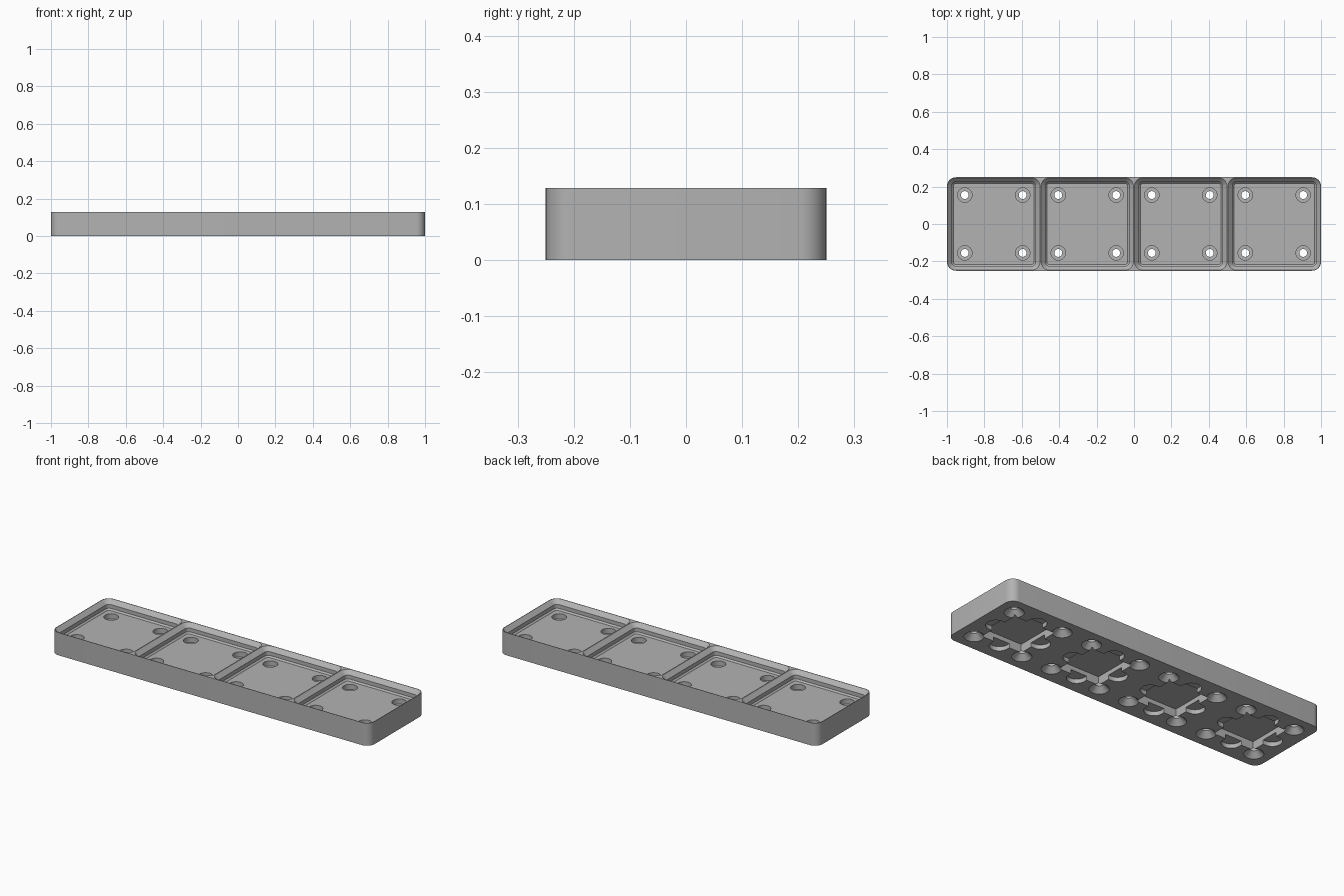
import bpy, bmesh, math

cube = bpy.data.objects.get("Cube")
if cube:
    bpy.data.objects.remove(cube, do_unlink=True)

MM = 1 / 84            # model units per millimetre
CELL = 42              # one square cell, in millimetres
FLOOR, TOP = 6.4, 10.8
CENTRES = [(i - 1.5) * CELL for i in range(4)]


def rounded_rect(hx, hy, r, n=8):
    """Outline of a rectangle with rounded corners."""
    pts = []
    for k, (sx, sy) in enumerate([(1, 1), (-1, 1), (-1, -1), (1, -1)]):
        for i in range(n + 1):
            a = math.radians(90 * (k + i / n))
            pts.append((sx * (hx - r) + r * math.cos(a), sy * (hy - r) + r * math.sin(a)))
    return pts


def circle(r, n=32):
    return [(r * math.cos(math.tau * i / n), r * math.sin(math.tau * i / n)) for i in range(n)]


def loft(bm, rings, cx=0, cy=0):
    """Closed solid through a stack of (outline, height) rings."""
    loops = [[bm.verts.new(((x + cx) * MM, (y + cy) * MM, z * MM)) for x, y in pts]
             for pts, z in rings]
    n = len(loops[0])
    for a, b in zip(loops, loops[1:]):
        for i in range(n):
            j = (i + 1) % n
            bm.faces.new((a[i], a[j], b[j], b[i]))
    bm.faces.new(loops[0][::-1])
    bm.faces.new(loops[-1])


def make_object(name, bm):
    bmesh.ops.remove_doubles(bm, verts=bm.verts, dist=1e-6)
    bmesh.ops.recalc_face_normals(bm, faces=bm.faces)
    mesh = bpy.data.meshes.new(name)
    bm.to_mesh(mesh)
    bm.free()
    obj = bpy.data.objects.new(name, mesh)
    bpy.context.collection.objects.link(obj)
    return obj


def cutter(name, rings, places):
    bm = bmesh.new()
    for cx, cy in places:
        loft(bm, rings, cx, cy)
    obj = make_object(name, bm)
    obj.hide_render = True
    return obj


# Solid slab
bm = bmesh.new()
slab = rounded_rect(2 * CELL, CELL / 2, 4)
loft(bm, [(slab, 0), (slab, TOP)])
plate = make_object("base_plate", bm)

cells = [(x, 0) for x in CENTRES]
corners = [(x + dx, dy) for x in CENTRES for dx in (-13, 13) for dy in (-13, 13)]


# Stepped pocket: inset of the wall at each height
def inset(d):
    return rounded_rect(CELL / 2 - d, CELL / 2 - d, 4 - d)


pocket = [(inset(2.85), FLOOR), (inset(2.15), 7.1), (inset(2.15), 8.9),
          (inset(0.25), TOP), (inset(0.25), TOP + 1)]

# Screw hole: countersink below, magnet seat above
hole = [(circle(r), z) for r, z in
        [(5.25, -1), (1.75, 2.5), (1.75, 4), (3.25, 4), (3.25, FLOOR + 0.5)]]

# Underside recess: square well with a rounded slot on each side
well = rounded_rect(10.7, 10.7, 0.001, 1)
slot_x = rounded_rect(16.375, 4.25, 4.249, 10)
slot_y = rounded_rect(4.25, 16.375, 4.249, 10)

cutters = [
    cutter("pocket_cutter", pocket, cells),
    cutter("screw_hole_cutter", hole, corners),
    cutter("slot_cutter_across", [(slot_x, -1), (slot_x, 2)], cells),
    cutter("slot_cutter_along", [(slot_y, -1), (slot_y, 2)], cells),
    cutter("well_cutter", [(well, -1), (well, 4)], cells),
]
for c in cutters:
    mod = plate.modifiers.new(c.name, "BOOLEAN")
    mod.operation = "DIFFERENCE"
    mod.solver = "EXACT"
    mod.object = c

# Bake the cuts and drop the cutters
deps = bpy.context.evaluated_depsgraph_get()
baked = bpy.data.meshes.new_from_object(plate.evaluated_get(deps))
plate.modifiers.clear()
plate.data = baked
for c in cutters:
    bpy.data.objects.remove(c, do_unlink=True)

# Plain grey plastic
grey = bpy.data.materials.new("grey_plastic")
grey.use_nodes = True
colour = (0.45, 0.45, 0.45, 1)
grey.diffuse_color = colour
grey.node_tree.nodes["Principled BSDF"].inputs["Base Color"].default_value = colour
plate.data.materials.clear()
plate.data.materials.append(grey)

bpy.ops.object.select_all(action="DESELECT")
plate.select_set(True)
bpy.context.view_layer.objects.active = plate
bpy.ops.object.shade_smooth_by_angle(angle=math.radians(30))
